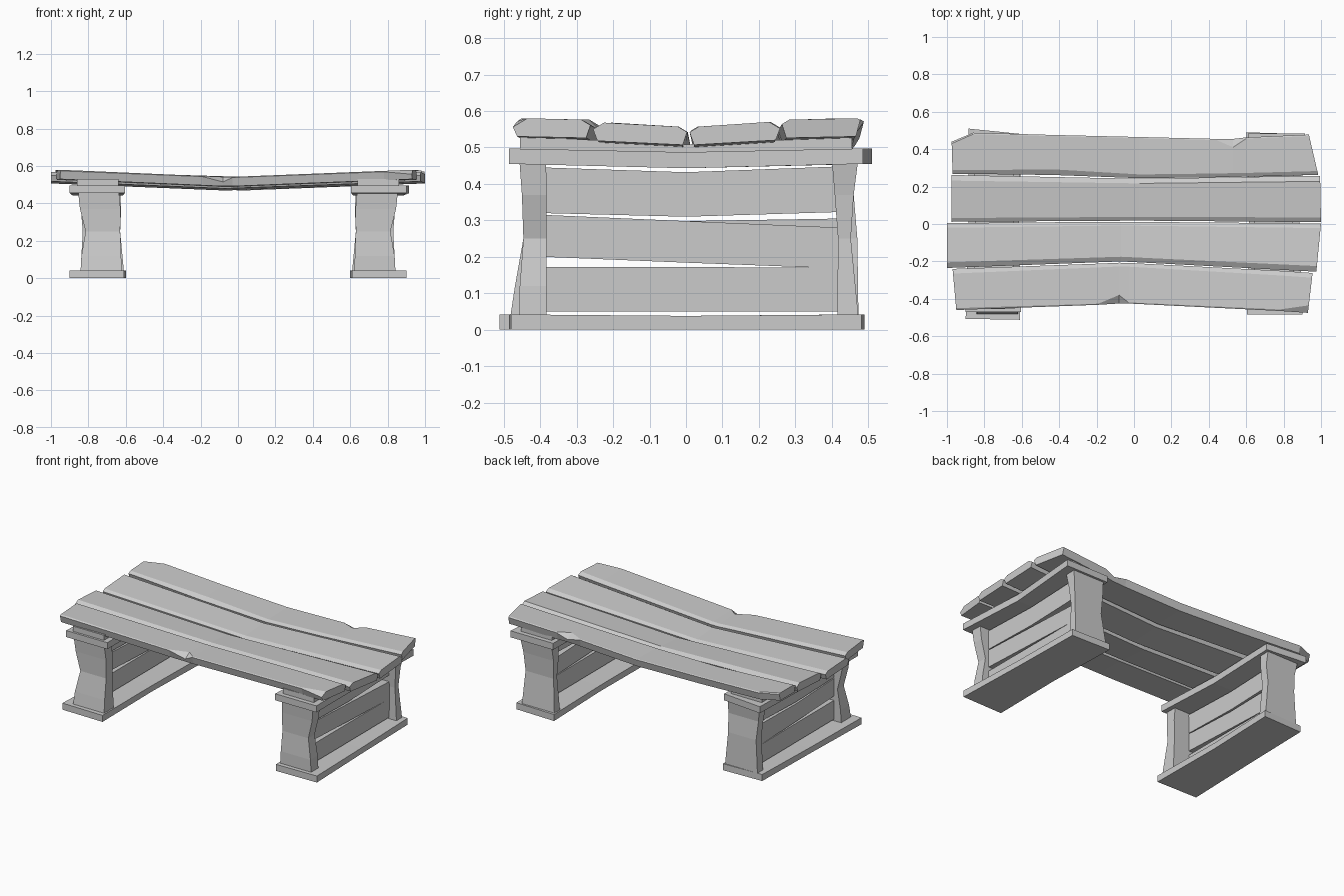
import bpy, bmesh


def loft(name, rings):
    """Flat-shaded solid skinned through equal-sized rings, capped at both ends."""
    bm = bmesh.new()
    loops = [[bm.verts.new(p) for p in r] for r in rings]
    n = len(loops[0])
    for a, b in zip(loops, loops[1:]):
        for i in range(n):
            j = (i + 1) % n
            bm.faces.new((a[i], a[j], b[j], b[i]))
    bm.faces.new(loops[0])
    bm.faces.new(loops[-1])
    bmesh.ops.recalc_face_normals(bm, faces=bm.faces)
    me = bpy.data.meshes.new(name)
    bm.to_mesh(me)
    bm.free()
    ob = bpy.data.objects.new(name, me)
    bpy.context.collection.objects.link(ob)
    return ob


def plank(name, stations, z_front, z_back, thick=0.05):
    """Plank along x; station = (x front, x back, y0, y1, sag, chamfer front, chamfer back)."""
    rings = []
    for xf, xb, y0, y1, s, cf, cb in stations:
        zf, zb, b = z_front - s, z_back - s, 0.012
        pts = [(y0 + b, zf - thick), (y1 - b, zb - thick), (y1, zb - 0.6 * cb),
               (y1 - cb, zb), (y0 + cf, zf), (y0, zf - 0.6 * cf)]
        rings.append([(xf + (xb - xf) * (y - y0) / (y1 - y0), y, z) for y, z in pts])
    loft(name, rings)


def beam(name, stations):
    """Bar along y; station = (y at x0, y at x1, x0, x1, z0, z1)."""
    loft(name, [[(x0, ya, z0), (x1, yb, z0), (x1, yb, z1), (x0, ya, z1)]
                for ya, yb, x0, x1, z0, z1 in stations])


def post(name, stations):
    """Post along z; station = (z, x0, x1, y0, y1)."""
    loft(name, [[(x0, y0, z), (x1, y0, z), (x1, y1, z), (x0, y1, z)]
                for z, x0, x1, y0, y1 in stations])


# sagging top planks, front to back
plank("top_plank_front", [
    (-0.95, -0.97, -0.46, -0.24, 0.0, .01, .025),
    (-0.19, -0.19, -0.432, -0.212, .033, .006, .02),
    (-0.08, -0.08, -0.425, -0.207, .038, .045, .02),
    (-0.03, -0.03, -0.425, -0.208, .038, .006, .02),
    (0.78, 0.78, -0.465, -0.25, .006, .008, .025),
    (0.93, 0.955, -0.475, -0.262, 0.0, .04, .025)], .58, .576)
plank("top_plank_mid_front", [
    (-1.0, -1.0, -0.235, 0.005, 0.0, .03, .025),
    (-0.07, -0.07, -0.2, 0.012, .038, .025, .02),
    (0.975, 1.0, -0.255, 0.003, 0.0, .03, .025)], .568, .557)
plank("top_plank_mid_back", [
    (-0.975, -0.975, 0.012, 0.262, 0.0, .02, .03),
    (0.03, 0.03, 0.018, 0.242, .038, .02, .025),
    (1.0, 0.995, 0.01, 0.258, 0.0, .025, .03)], .557, .57)
plank("top_plank_back", [
    (-0.97, -0.975, 0.268, 0.44, 0.0, .02, .01),
    (-0.88, -0.86, 0.268, 0.488, .004, .02, .008),
    (-0.43, -0.43, 0.262, 0.476, .024, .03, .006),
    (0.03, 0.03, 0.245, 0.465, .038, .02, .006),
    (0.44, 0.44, 0.25, 0.455, .024, .02, .006),
    (0.53, 0.53, 0.252, 0.455, .02, .02, .045),
    (0.6, 0.6, 0.253, 0.463, .017, .02, .006),
    (0.985, 0.935, 0.263, 0.478, 0.0, .02, .008)], .576, .58)

# trestle legs, one at each end; m mirrors x coordinates
for side, m in (("left", -1), ("right", 1)):
    r = m > 0
    y_front, y_back = (-0.485, 0.49) if r else (-0.512, 0.48)
    beam(side + "_base", [
        (y_front, y_front + .005, m * .61, m * .9, 0, .042),
        (0, 0, m * .615, m * .885, 0, .038),
        (y_back, y_back - .008, m * .6, m * .875, 0, .042)])
    cap_front, cap_back = (-0.485, 0.485) if r else (-0.47, 0.51)
    beam(side + "_cap", [
        (cap_front, cap_front, m * .605, m * .9, .455, .497),
        (0, 0, m * .615, m * .885, .443, .487),
        (cap_back - (0 if r else .028), cap_back, m * .61, m * (.915 if r else .885), .455, .497)])
    beam(side + "_spacer", [
        (-0.455, -0.455, m * .64, m * .86, .49, .53),
        (0, 0, m * .645, m * .85, .48, .508),
        (0.455, 0.455, m * .64, m * .86, .49, .53)])

    # waisted front and back posts
    foot = -0.456 if r else -0.482
    post(side + "_post_front", [
        (.035, m * .62, m * .842, foot, -.382),
        (.12, m * .625, m * .837, (foot - .456) / 2, -.382),
        (.25, m * .63, m * .815, -.446, -.382),
        (.37, m * .628, m * .845, -.45, -.382),
        (.465, m * .637, m * .855, -.457, -.384)])
    post(side + "_post_back", [
        (.035, m * .61, m * .842, .415, .473),
        (.25, m * .63, m * .83, .417, .452 if r else .47),
        (.37, m * .625, m * .84, .408, .46),
        (.465, m * .63, m * .855, .4, .472)])

    # uneven slats between the posts: heights (low, high) at front, middle, back
    slats = [((.05, .172), (.05, .172), (.05, .17)),
             ((.2, .315), (.184, .298), (.168, .28 if r else .305)),
             ((.32, .445), (.31, .432), (.323, .448))]
    for i, (f, c, b) in enumerate(slats):
        beam(f"{side}_slat_{i + 1}", [
            (y, y, m * .74, m * .79, *z) for y, z in ((-.39, f), (0, c), (.425, b))])
